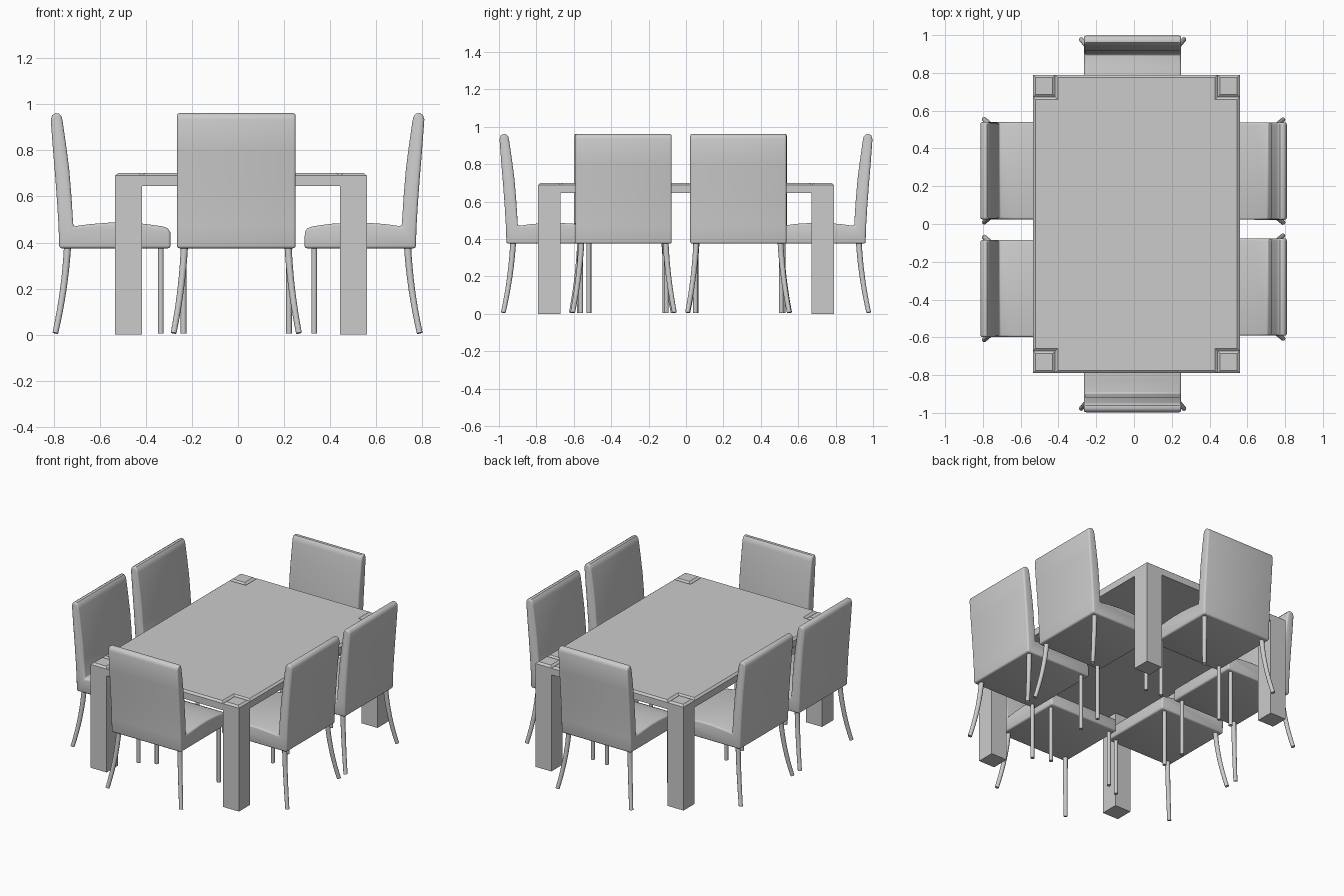
import bpy, bmesh, math
from mathutils import Matrix, Vector

cube = bpy.data.objects.get("Cube")
if cube:
    bpy.data.objects.remove(cube, do_unlink=True)

grey = bpy.data.materials.new("light_grey")
grey.use_nodes = True
colour = (0.6, 0.6, 0.6, 1)
grey.diffuse_color = colour
grey.node_tree.nodes["Principled BSDF"].inputs["Base Color"].default_value = colour


def link(name, data):
    ob = bpy.data.objects.new(name, data)
    bpy.context.collection.objects.link(ob)
    return ob


def activate(ob):
    bpy.ops.object.select_all(action='DESELECT')
    ob.select_set(True)
    bpy.context.view_layer.objects.active = ob


def prism(name, points, shift):
    """Extrude a closed outline along a vector; returns mesh."""
    bm = bmesh.new()
    base = bm.faces.new([bm.verts.new(p) for p in points])
    ext = bmesh.ops.extrude_face_region(bm, geom=[base], use_keep_orig=True)["geom"]
    moved = [g for g in ext if isinstance(g, bmesh.types.BMVert)]
    bmesh.ops.translate(bm, verts=moved, vec=shift)
    bmesh.ops.recalc_face_normals(bm, faces=bm.faces)
    mesh = bpy.data.meshes.new(name)
    bm.to_mesh(mesh)
    bm.free()
    mesh.materials.append(grey)
    return mesh


def chamfered_slab(name, outline, z0, z1):
    """Slab whose top is inset and raised to leave a sloping rim."""
    mesh = prism(name, [(x, y, z0) for x, y in outline], (0, 0, z1 - z0))
    bm = bmesh.new()
    bm.from_mesh(mesh)
    bm.faces.ensure_lookup_table()
    top = max(bm.faces, key=lambda f: f.calc_center_median().z)
    bmesh.ops.inset_region(bm, faces=[top], thickness=0.014, use_even_offset=True)
    bmesh.ops.translate(bm, verts=top.verts[:], vec=(0, 0, 0.011))
    bm.to_mesh(mesh)
    bm.free()
    return link(name, mesh)


# Table: notched top with a block leg in each corner
CX, HX, HY, LEG = 0.0125, 0.5475, 0.79, 0.118
ix, iy = HX - LEG, HY - LEG
quarter = [(HX, iy), (ix, iy), (ix, HY)]
outline = []
for sx, sy in ((1, 1), (-1, 1), (-1, -1), (1, -1)):
    pts = [(CX + sx * x, sy * y) for x, y in quarter]
    outline += pts if sx * sy > 0 else pts[::-1]
chamfered_slab("table_top", outline, 0.645, 0.69)

for sx, side in ((1, "left"), (-1, "right")):
    for sy, end in ((-1, "front"), (1, "back")):
        xs = sorted((CX + sx * ix, CX + sx * HX))
        ys = sorted((sy * iy, sy * HY))
        square = [(xs[0], ys[0]), (xs[1], ys[0]), (xs[1], ys[1]), (xs[0], ys[1])]
        chamfered_slab(f"table_leg_{end}_{side}", square, 0, 0.69)

# Chair upholstery: side profile (depth, height) of the seat and back
W = 0.515
profile = [
    (0.037, 0.375), (0.034, 0.47), (0.028, 0.57), (0.02, 0.68), (0.01, 0.80),
    (0.0, 0.935), (0.006, 0.953), (0.02, 0.962), (0.036, 0.96), (0.047, 0.947),
    (0.052, 0.925), (0.067, 0.82), (0.08, 0.72), (0.09, 0.60), (0.098, 0.47),
    (0.17, 0.48), (0.25, 0.486), (0.33, 0.486), (0.41, 0.481), (0.485, 0.47),
    (0.508, 0.462), (0.519, 0.445), (0.52, 0.375),
]
seat_mesh = prism("upholstery", [(-W / 2, y, z) for y, z in profile], (W, 0, 0))
first = link("chair_1_seat_and_back", seat_mesh)
activate(first)
bev = first.modifiers.new("soft_edges", 'BEVEL')
bev.width = 0.011
bev.segments = 3
bev.limit_method = 'ANGLE'
bev.angle_limit = math.radians(50)
bpy.ops.object.modifier_apply(modifier="soft_edges")
bpy.ops.object.shade_smooth_by_angle(angle=math.radians(40))
seat_mesh = first.data
bpy.data.objects.remove(first, do_unlink=True)


def rod(name, path):
    """Round rod along a path of (x, y, z, radius) points."""
    bm = bmesh.new()
    n, rings = 12, []
    for i, (x, y, z, r) in enumerate(path):
        a = Vector(path[max(i - 1, 0)][:3])
        b = Vector(path[min(i + 1, len(path) - 1)][:3])
        turn = Vector((0, 0, 1)).rotation_difference(b - a)
        rings.append([bm.verts.new(Vector((x, y, z)) + turn @ Vector(
            (r * math.cos(k * math.tau / n), r * math.sin(k * math.tau / n), 0)))
            for k in range(n)])
    for lo, hi in zip(rings, rings[1:]):
        for k in range(n):
            bm.faces.new((lo[k], lo[(k + 1) % n], hi[(k + 1) % n], hi[k]))
    bm.faces.new(rings[0][::-1])
    bm.faces.new(rings[-1])
    mesh = bpy.data.meshes.new(name)
    bm.to_mesh(mesh)
    bm.free()
    mesh.materials.append(grey)
    ob = link(name, mesh)
    activate(ob)
    bpy.ops.object.shade_smooth_by_angle(angle=math.radians(40))
    bpy.data.objects.remove(ob, do_unlink=True)
    return mesh


# Chair legs: straight at the front, sabre-curved outwards at the back
leg_meshes = {}
for s, side in ((1, "right"), (-1, "left")):
    leg_meshes[f"front_leg_{side}"] = rod("front_leg", [
        (s * 0.229, 0.478, 0.005, 0.0125), (s * 0.229, 0.478, 0.385, 0.0125)])
    steps = 8
    back = []
    for i in range(steps + 1):
        t = 1 - i / steps            # 1 at the floor, 0 at the seat
        bend = 0.4 * t + 0.6 * t * t
        back.append((s * (0.225 + 0.047 * bend), 0.073 - 0.053 * bend,
                     0.385 - 0.378 * t, 0.0155 - 0.003 * t))
    leg_meshes[f"back_leg_{side}"] = rod("back_leg", back)

# Six chairs: (x, y, turn in degrees)
places = [
    (-0.0075, -0.997, 0), (-0.0075, 0.997, 180),
    (-0.813, 0.282, -90), (-0.813, -0.341, -90),
    (0.809, 0.28, 90), (0.809, -0.334, 90),
]
for i, (x, y, turn) in enumerate(places, 1):
    place = Matrix.Translation((x, y, 0)) @ Matrix.Rotation(math.radians(turn), 4, 'Z')
    link(f"chair_{i}_seat_and_back", seat_mesh).matrix_world = place
    for part, mesh in leg_meshes.items():
        link(f"chair_{i}_{part}", mesh).matrix_world = place
